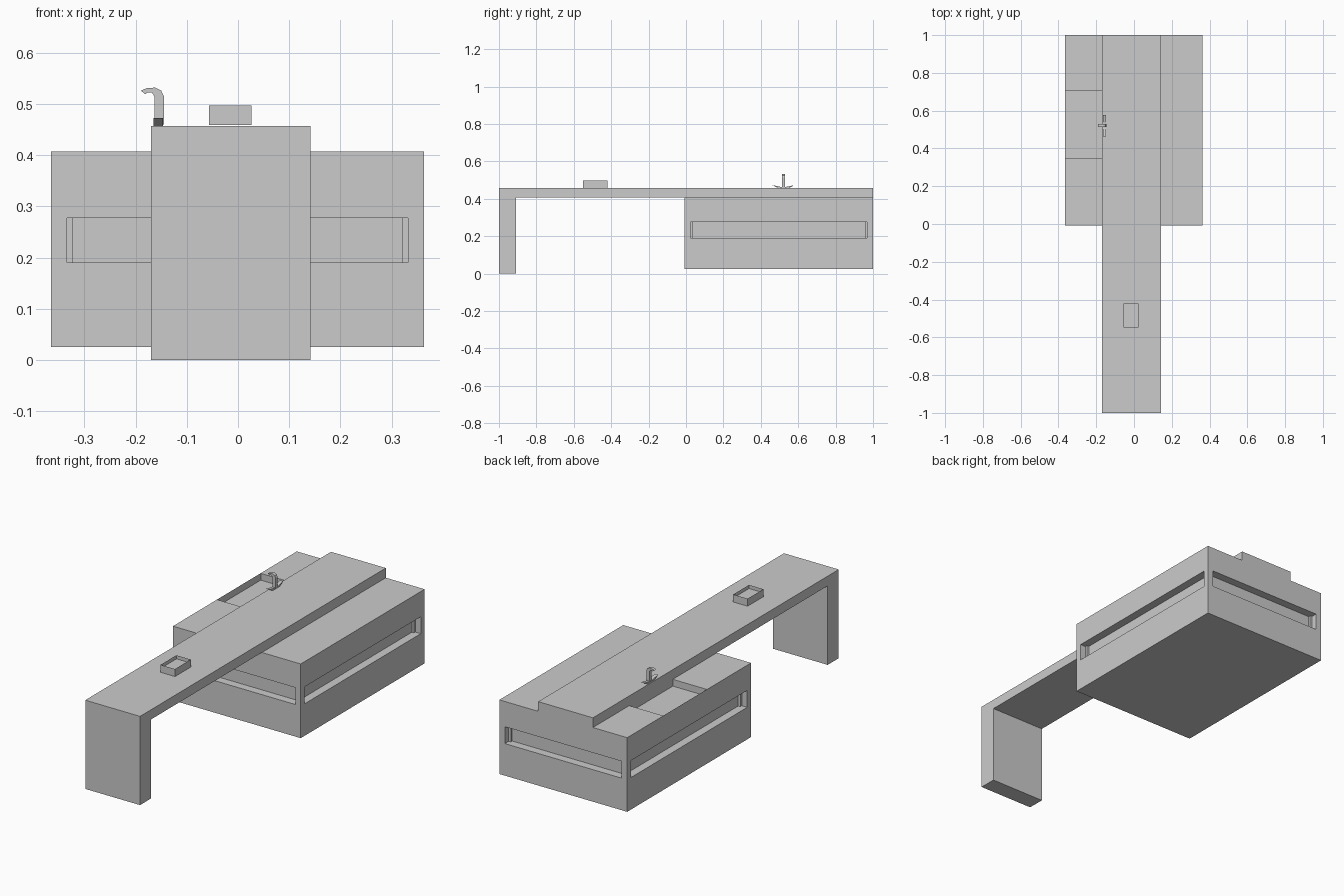
import bpy, bmesh
from mathutils import Vector

if "Cube" in bpy.data.objects:
    bpy.data.objects.remove(bpy.data.objects["Cube"])


def finish(name, bm, recalc=False):
    if recalc:
        bmesh.ops.recalc_face_normals(bm, faces=bm.faces[:])
    me = bpy.data.meshes.new(name)
    bm.to_mesh(me)
    bm.free()
    ob = bpy.data.objects.new(name, me)
    bpy.context.collection.objects.link(ob)
    return ob


def box(lo, hi):
    lo, hi = Vector(lo), Vector(hi)
    bm = bmesh.new()
    bmesh.ops.create_cube(bm, size=1)
    for v in bm.verts:
        v.co = (lo + hi) / 2 + v.co * (hi - lo)
    return bm


def top_of(bm):
    return next(f for f in bm.faces if f.normal.z > 0.9)


def rect(bm, x0, x1, y0, y1, z):
    """Upward-facing rectangle."""
    return bm.faces.new([bm.verts.new((x, y, z)) for x, y in
                         ((x0, y0), (x1, y0), (x1, y1), (x0, y1))])


def basin(bm, x0, x1, y0, y1, z, depth):
    """Floor and inward-facing walls of a recess."""
    floor = rect(bm, x0, x1, y0, y1, z - depth)
    low = list(floor.verts)
    high = [bm.verts.new(v.co + Vector((0, 0, depth))) for v in low]
    for i in range(4):
        j = (i + 1) % 4
        bm.faces.new((low[j], low[i], high[i], high[j]))


def prism(name, points, vec):
    """Closed profile extruded along a vector."""
    bm = bmesh.new()
    f = bm.faces.new([bm.verts.new(p) for p in points])
    ext = bmesh.ops.extrude_face_region(bm, geom=[f], use_keep_orig=True)
    for v in ext["geom"]:
        if isinstance(v, bmesh.types.BMVert):
            v.co += Vector(vec)
    return finish(name, bm, True)


# Countertop with its supporting leg
profile = [(-1, 0), (-0.91, 0), (-0.91, 0.407), (1, 0.407), (1, 0.457), (-1, 0.457)]
prism("countertop", [(-0.17, y, z) for y, z in profile], (0.312, 0, 0))

# Cabinet with a recessed slot in each of the four sides
X0, X1, Y0, Y1, ZT = -0.365, 0.363, -0.008, 1.0, 0.407
bm = box((X0, Y0, 0.025), (X1, Y1, ZT))
bm.normal_update()
for f in [f for f in bm.faces if abs(f.normal.z) < 0.1]:
    n = f.normal.copy()
    bmesh.ops.inset_individual(bm, faces=[f], thickness=0.044)
    for v in f.verts:
        v.co.z = 0.277 if v.co.z > 0.216 else 0.19
    inner = bmesh.ops.extrude_discrete_faces(bm, faces=[f])["faces"][0]
    for v in inner.verts:
        v.co -= n * 0.043

# Cabinet top with the shallow sink
bm.normal_update()
bmesh.ops.delete(bm, geom=[next(f for f in bm.faces if f.calc_center_median().z > ZT - 0.001)],
                 context="FACES_ONLY")
SX, S0, S1 = -0.17, 0.35, 0.705
rect(bm, SX, X1, Y0, Y1, ZT)
rect(bm, X0, SX, Y0, S0, ZT)
rect(bm, X0, SX, S1, Y1, ZT)
basin(bm, X0 + 0.001, SX, S0, S1, ZT, 0.035)
finish("cabinet", bm)

# Open tray on the countertop
bm = box((-0.057, -0.55, 0.459), (0.026, -0.42, 0.497))
bm.normal_update()
bmesh.ops.delete(bm, geom=[top_of(bm)], context="FACES_ONLY")
basin(bm, -0.056, 0.025, -0.549, -0.421, 0.497, 0.018)
finish("tray", bm)

# Tap handles
wings = [(0.463, 0.473), (0.492, 0.457), (0.55, 0.457), (0.578, 0.473),
         (0.535, 0.464), (0.507, 0.464)]
prism("tap_handles", [(-0.165, y, z) for y, z in wings], (0.018, 0, 0))

# Curved tap spout
spout = [(-0.145, 0.46), (-0.145, 0.515), (-0.150, 0.526), (-0.162, 0.532),
         (-0.178, 0.531), (-0.190, 0.526), (-0.181, 0.519), (-0.176, 0.523),
         (-0.168, 0.522), (-0.163, 0.514), (-0.163, 0.46)]
prism("tap_spout", [(x, 0.513, z) for x, z in spout], (0, 0.016, 0))
